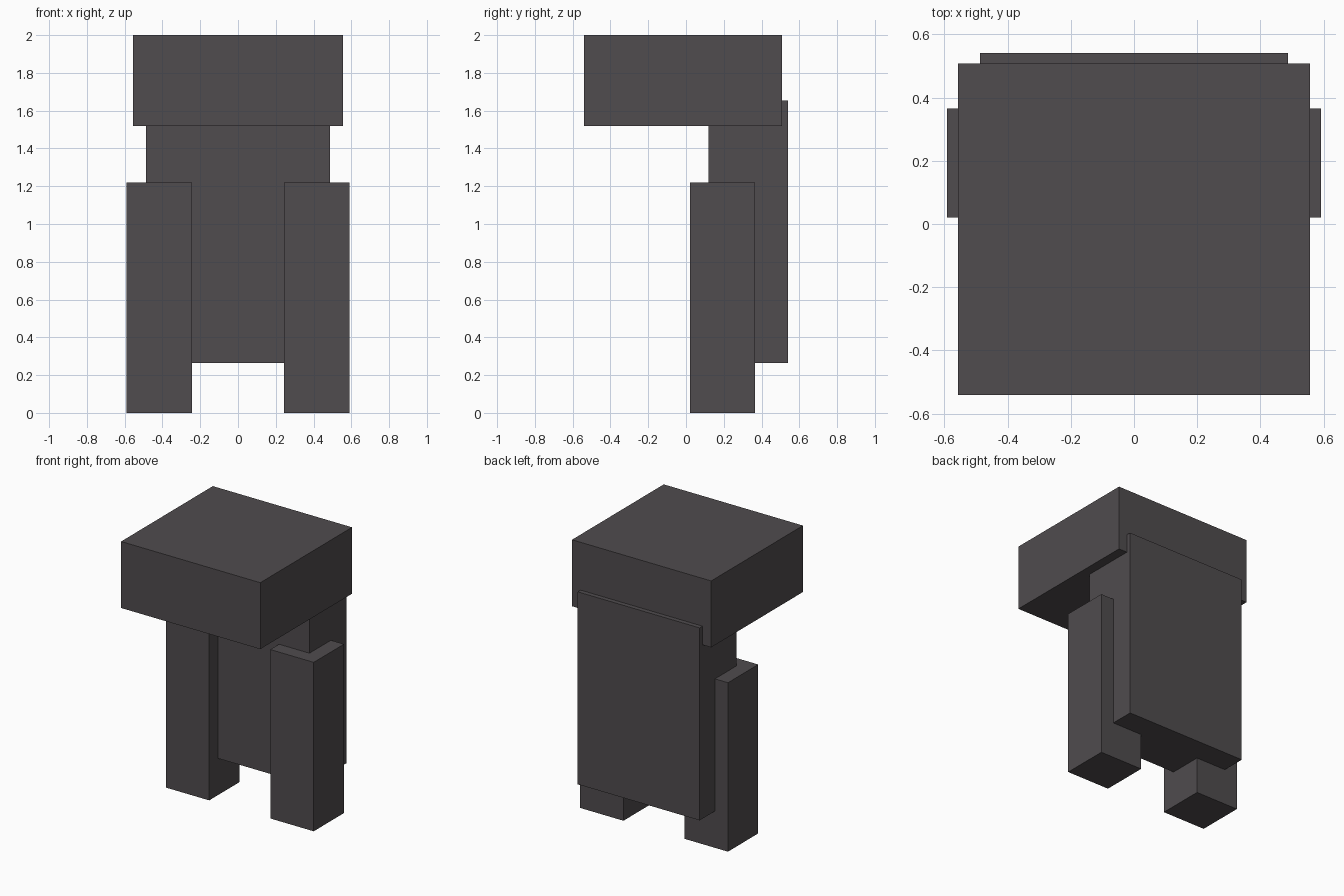
import bpy

cube = bpy.data.objects.get("Cube")
if cube:
    bpy.data.objects.remove(cube, do_unlink=True)

# Single dark grey colour
colour = (0.08, 0.072, 0.077, 1.0)
grey = bpy.data.materials.new("dark_grey")
grey.use_nodes = True
grey.diffuse_color = colour
bsdf = next(n for n in grey.node_tree.nodes if n.type == "BSDF_PRINCIPLED")
bsdf.inputs["Base Color"].default_value = colour
bsdf.inputs["Roughness"].default_value = 0.9


def box(name, low, high):
    """Add a flat-sided block between two opposite corners."""
    centre = [(a + b) / 2 for a, b in zip(low, high)]
    size = [b - a for a, b in zip(low, high)]
    bpy.ops.mesh.primitive_cube_add(size=1, location=centre)
    obj = bpy.context.object
    obj.name = name
    obj.scale = size
    bpy.ops.object.transform_apply(location=False, rotation=False, scale=True)
    obj.data.materials.append(grey)
    return obj


# Wide head overhanging the front
box("head", (-0.556, -0.54, 1.52), (0.556, 0.507, 2.0))

# Upright body slab behind the limbs, rising into the head
box("body", (-0.487, 0.12, 0.265), (0.487, 0.54, 1.655))

# Long square limbs, one on each side
for side, sign in (("left", 1), ("right", -1)):
    inner, outer = sign * 0.244, sign * 0.591
    box(side + "_limb",
        (min(inner, outer), 0.02, 0.0),
        (max(inner, outer), 0.365, 1.22))
